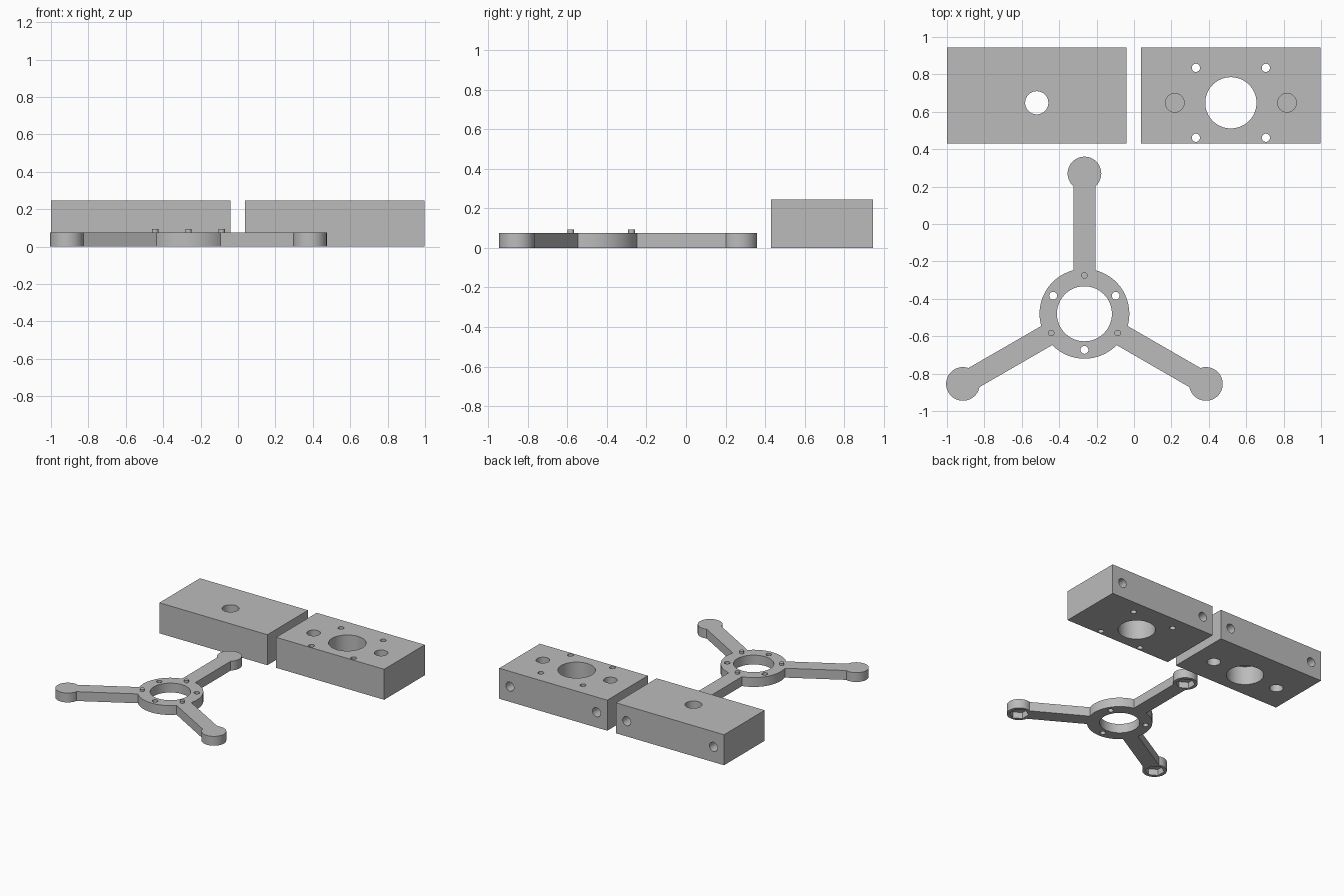
import bpy
import math
from mathutils import Matrix, Vector

cube = bpy.data.objects.get("Cube")
if cube:
    bpy.data.objects.remove(cube, do_unlink=True)

grey = bpy.data.materials.new("plain grey")
grey.use_nodes = True
grey.diffuse_color = (0.5, 0.5, 0.5, 1)
grey.node_tree.nodes["Principled BSDF"].inputs["Base Color"].default_value = (0.5, 0.5, 0.5, 1)


def finish(name):
    ob = bpy.context.object
    ob.name = name
    ob.data.materials.append(grey)
    return ob


def box(name, center, size, turn=0):
    bpy.ops.mesh.primitive_cube_add(size=1)
    ob = finish(name)
    ob.data.transform(Matrix.Translation(center) @ Matrix.Rotation(turn, 4, "Z")
                      @ Matrix.Diagonal((*size, 1)))
    return ob


def rod(name, x, y, z0, z1, radius, sides=64):
    bpy.ops.mesh.primitive_cylinder_add(vertices=sides, radius=radius, depth=z1 - z0)
    ob = finish(name)
    ob.data.transform(Matrix.Translation((x, y, (z0 + z1) / 2)))
    return ob


def combine(ob, others, operation):
    for other in others:
        mod = ob.modifiers.new(operation.lower(), "BOOLEAN")
        mod.operation, mod.solver, mod.object = operation, "EXACT", other
    bpy.context.view_layer.update()
    graph = bpy.context.evaluated_depsgraph_get()
    mesh = bpy.data.meshes.new_from_object(ob.evaluated_get(graph))
    ob.modifiers.clear()
    ob.data = mesh
    mesh.materials.clear()
    mesh.materials.append(grey)
    for poly in mesh.polygons:
        poly.material_index = 0
    for other in others:
        bpy.data.objects.remove(other, do_unlink=True)


def smooth(ob):
    bpy.ops.object.select_all(action="DESELECT")
    ob.select_set(True)
    bpy.context.view_layer.objects.active = ob
    bpy.ops.object.shade_smooth_by_angle(angle=math.radians(30))


# Two drilled clamp blocks
H, BACK, MID = 0.245, 0.945, 0.6875
LOW, HIGH = -0.1, 0.4


def back_holes(x):
    holes = []
    for side in (-1, 1):
        hole = rod("bolt_hole", 0, 0, -0.26, 0.26, 0.036, 32)
        hole.data.transform(Matrix.Translation((x + side * 0.385, BACK, H / 2))
                            @ Matrix.Rotation(math.pi / 2, 4, "X"))
        holes.append(hole)
    return holes


BORE_Y = 0.648
X1, X2 = -0.52, 0.518

# Block with a stepped bore and sockets in its underside
lower = box("right_block", (X1, MID, H / 2), (0.96, 0.515, H))
cuts = back_holes(X1)
cuts += [rod("shaft_hole", X1, BORE_Y, LOW, HIGH, 0.062),
         rod("counterbore", X1, BORE_Y, LOW, 0.15, 0.137)]
cuts += [rod("socket", X1 + s * 0.3, BORE_Y, LOW, 0.12, 0.05) for s in (-1, 1)]
combine(lower, cuts, "DIFFERENCE")
smooth(lower)

# Block with a wide bore, four screw holes and sockets in its top
upper = box("left_block", (X2, MID, H / 2), (0.96, 0.515, H))
cuts = back_holes(X2)
cuts.append(rod("wide_bore", X2, BORE_Y, LOW, HIGH, 0.137))
for s in (-1, 1):
    cuts.append(rod("socket", X2 + s * 0.3, BORE_Y, 0.125, HIGH, 0.05))
    cuts += [rod("screw_hole", X2 + s * 0.187, BORE_Y + t * 0.187, LOW, HIGH, 0.022, 32)
             for t in (-1, 1)]
combine(upper, cuts, "DIFFERENCE")
smooth(upper)

# Three-armed bracket
CENTER, T = Vector((-0.265, -0.48)), 0.075


def polar(radius, degrees):
    a = math.radians(degrees)
    return CENTER + radius * Vector((math.cos(a), math.sin(a)))


bracket = rod("three_arm_bracket", *CENTER, 0, T, 0.24, 96)
adds, cuts = [], [rod("ring_bore", *CENTER, LOW, HIGH, 0.147, 96)]
for angle in (90, 210, 330):
    arm = polar(0.43, angle)
    adds.append(box("arm", (*arm, T / 2), (0.64, 0.118, T), math.radians(angle)))
    pad = polar(0.75, angle)
    adds.append(rod("pad", *pad, 0, T, 0.09))
    # Locating peg on the ring
    peg = rod("locating_peg", *polar(0.205, angle), T - 0.01, 0.093, 0.017, 32)
    adds.append(peg)
    # Nut pocket under the pad, and a hole between the arms
    cuts.append(rod("nut_pocket", *pad, LOW, 0.05, 0.072, 6))
    cuts.append(rod("peg_hole", *polar(0.193, angle + 60), LOW, HIGH, 0.021, 32))
combine(bracket, adds, "UNION")
combine(bracket, cuts, "DIFFERENCE")
smooth(bracket)
